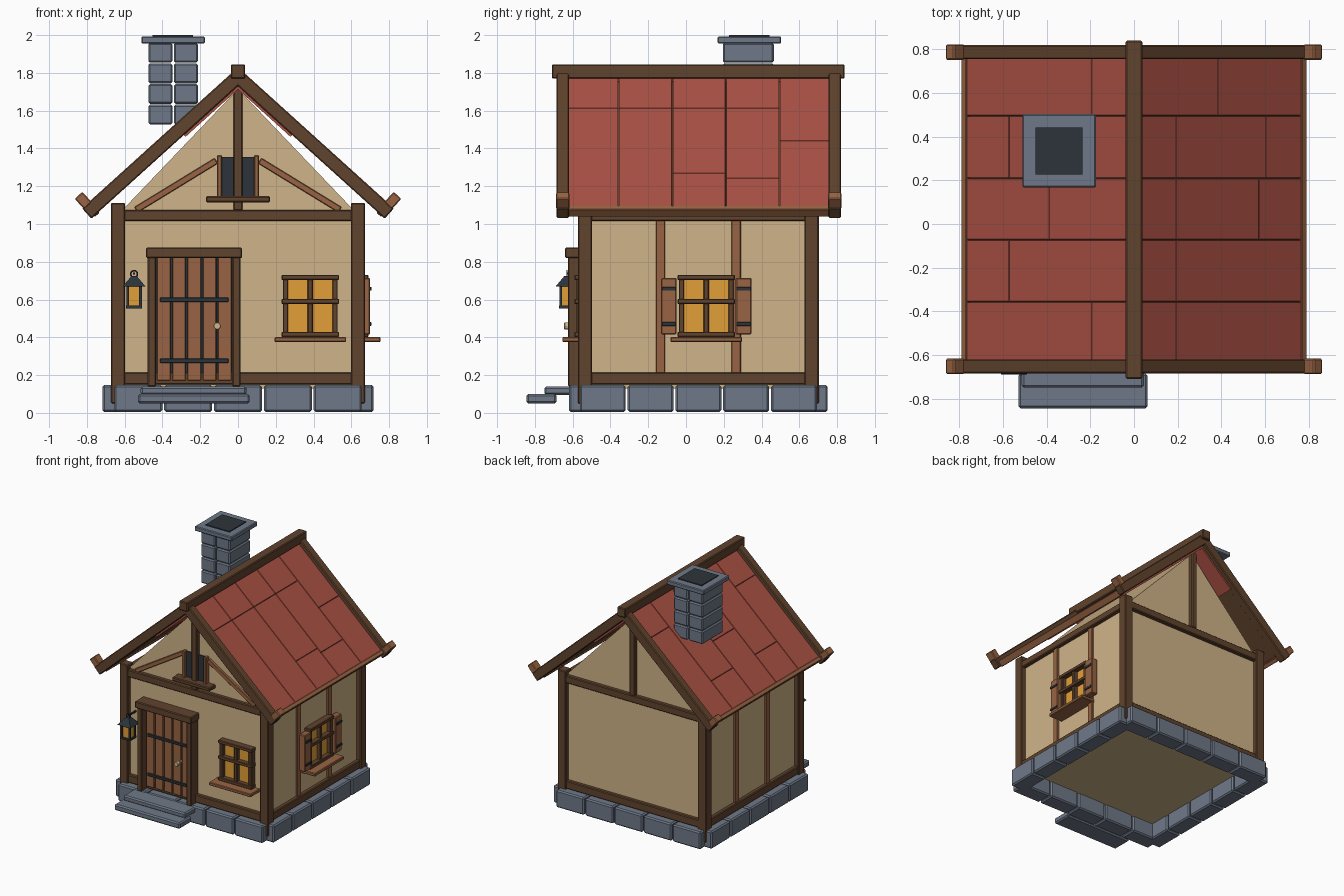
import bpy, bmesh, math
from mathutils import Matrix, Vector

if "Cube" in bpy.data.objects:
    bpy.data.objects.remove(bpy.data.objects["Cube"])

CY = 0.065            # middle of the house, front to back
WX, WY = 0.635, 0.60  # wall half sizes
ANG = math.radians(42.1)
CA, SA = math.cos(ANG), math.sin(ANG)


def srgb(h):
    v = [int(h[i:i + 2], 16) / 255 for i in (0, 2, 4)]
    return [c / 12.92 if c < 0.04 else ((c + 0.055) / 1.055) ** 2.4 for c in v] + [1]


def mat(name, h):
    m = bpy.data.materials.new(name)
    m.diffuse_color = srgb(h)
    m.use_nodes = True
    m.node_tree.nodes["Principled BSDF"].inputs["Base Color"].default_value = m.diffuse_color
    return m


PLASTER = mat("plaster", "CFB488")
DARK = mat("dark_timber", "60432D")
LIGHT = mat("light_timber", "986443")
STONE = mat("stone", "6E7988")
TILE = mat("red_tile", "AB5144")
GLOW = mat("amber_glass", "E29F39")
IRON = mat("dark_iron", "2C343A")
BRASS = mat("pale_brass", "CFB88C")


def finish(name, bm, material, bevel=0.0):
    bmesh.ops.recalc_face_normals(bm, faces=bm.faces)
    me = bpy.data.meshes.new(name)
    bm.to_mesh(me)
    bm.free()
    me.materials.append(material)
    ob = bpy.data.objects.new(name, me)
    bpy.context.collection.objects.link(ob)
    if bevel:
        b = ob.modifiers.new("bevel", 'BEVEL')
        b.width, b.segments = bevel, 1
    return ob


def world(x, y, z):
    return x, y, z


# Wall frames: u along the wall, d outwards, z up
def front(u, d, z):
    return u, CY - WY - d, z


def back(u, d, z):
    return u, CY + WY + d, z


def right(u, d, z):
    return WX + d, u, z


def left(u, d, z):
    return -WX - d, u, z


def slope(side):
    """Roof frame: s down the slope, y along the house, n out of the roof."""
    return lambda s, y, n: (side * (s * CA + n * SA), y, 1.78 - s * SA + n * CA)


def boxes(name, material, items, place=world, bevel=0.006):
    bm = bmesh.new()
    for a0, a1, b0, b1, c0, c1 in items:
        vs = [bm.verts.new(place(a, b, c)) for a in (a0, a1) for b in (b0, b1) for c in (c0, c1)]
        for f in ((0, 1, 3, 2), (4, 6, 7, 5), (0, 4, 5, 1), (2, 3, 7, 6), (0, 2, 6, 4), (1, 5, 7, 3)):
            bm.faces.new([vs[i] for i in f])
    return finish(name, bm, material, bevel)


# Plastered body with gable ends
bm = bmesh.new()
outline = [(-WX, 0.13), (WX, 0.13), (WX, 1.05), (0, 1.715), (-WX, 1.05)]
face = bm.faces.new([bm.verts.new((x, CY - WY, z)) for x, z in outline])
ext = bmesh.ops.extrude_face_region(bm, geom=[face])
bmesh.ops.translate(bm, vec=(0, 2 * WY, 0), verts=[v for v in ext['geom'] if isinstance(v, bmesh.types.BMVert)])
finish("plaster_walls", bm, PLASTER)

# Stone footing, five blocks to each side
G = 0.005
for nm, s in (("front", -1), ("back", 1)):
    y = sorted((CY + s * 0.685, CY + s * 0.55))
    boxes(nm + "_footing", STONE, [(-0.66 + i * 0.264 + G, -0.66 + (i + 1) * 0.264 - G, *y, 0.005, 0.147)
                                   for i in range(5)], bevel=0.01)
for nm, s in (("left", -1), ("right", 1)):
    x = sorted((s * 0.718, s * 0.585))
    boxes(nm + "_footing", STONE, [(*x, CY - 0.632 + i * 0.253 + G, CY - 0.632 + (i + 1) * 0.253 - G, 0.005, 0.147)
                                   for i in range(5)], bevel=0.01)
boxes("lower_step", STONE, [(-0.53, 0.062, -0.845, -0.685, 0.05, 0.10)], bevel=0.01)
boxes("upper_step", STONE, [(-0.515, 0.045, -0.75, -0.60, 0.095, 0.14)], bevel=0.01)

# Timber frame
boxes("corner_posts", DARK, [(sx * WX - 0.038, sx * WX + 0.038, CY + sy * WY - 0.038, CY + sy * WY + 0.038, 0.05, 1.112)
                             for sx in (-1, 1) for sy in (-1, 1)])
for nm, place in (("front", front), ("back", back)):
    boxes(nm + "_beams", DARK, [(-0.62, 0.62, -0.03, 0.03, 0.15, 0.215),
                                (-0.62, 0.62, -0.03, 0.032, 1.015, 1.075)], place)
    boxes(nm + "_king_post", DARK, [(-0.024, 0.024, -0.02, 0.035, 1.07, 1.73)], place)
for nm, place in (("right", right), ("left", left)):
    boxes(nm + "_beams", DARK, [(CY - 0.58, CY + 0.58, -0.03, 0.03, 0.15, 0.215),
                                (CY - 0.58, CY + 0.58, -0.03, 0.03, 1.015, 1.07)], place)
    boxes(nm + "_studs", LIGHT, [(-0.16, -0.11, -0.02, 0.015, 0.21, 1.02),
                                 (0.24, 0.29, -0.02, 0.015, 0.21, 1.02)], place, 0.004)

# Diagonal braces in the front gable
for nm, s in (("left", -1), ("right", 1)):
    a, b = Vector((0.54, 1.075)), Vector((0.115, 1.335))
    t = (b - a).normalized()

    def brace(l, d, w, s=s, a=a, t=t):
        return front(s * (a.x + t.x * l - t.y * w), d, a.y + t.y * l + t.x * w)
    boxes(nm + "_gable_brace", LIGHT, [(0, (b - a).length, -0.01, 0.022, -0.017, 0.017)], brace, 0.004)

# Attic window
boxes("attic_pane", IRON, [(-0.09, 0.09, -0.01, 0.008, 1.14, 1.355)], front, 0)
boxes("attic_jambs", LIGHT, [(s * 0.098 - 0.013, s * 0.098 + 0.013, -0.01, 0.035, 1.12, 1.362) for s in (-1, 1)], front, 0.004)
boxes("attic_sill", DARK, [(-0.17, 0.17, -0.01, 0.075, 1.115, 1.147)], front)

# Roof: dark sheathing, tiles, verge boards, end blocks and eave boards
strips = [-0.645, -0.357, -0.072, 0.21, 0.495, 0.775]
joints = {1: [[0.19], [0.19], [0.19, 0.57], [0.19, 0.60], [0.38]],
          -1: [[0.19], [0.57], [0.385], [0.57], [0.19]]}
for nm, s in (("left", -1), ("right", 1)):
    r = slope(s)
    boxes(nm + "_roof_sheathing", DARK, [(0, 1.02, CY - 0.72, CY + 0.72, -0.035, -0.006)], r, 0)
    boxes(nm + "_upper_roof_lining", TILE, [(0.02, 0.42, CY - 0.72, CY + 0.72, -0.05, -0.03)], r, 0)
    tiles = []
    for i, cuts in enumerate(joints[s]):
        stops = [0.0] + [x / CA for x in cuts] + [1.03]
        for p, q in zip(stops, stops[1:]):
            tiles.append((p + 0.001, q - 0.001, strips[i] + 0.002, strips[i + 1] - 0.002, -0.02, 0.005))
    boxes(nm + "_roof_tiles", TILE, tiles, r, 0.0015)
    verges = [(CY - 0.75, CY - 0.685), (CY + 0.69, CY + 0.755)]
    boxes(nm + "_verge_boards", DARK, [(0, 1.08, *v, -0.037, 0.037) for v in verges], r)
    boxes(nm + "_verge_end_blocks", LIGHT, [(1.02, 1.075, v[0] - 0.003, v[1] + 0.003, 0.025, 0.1) for v in verges], r)
    boxes(nm + "_eave_board", LIGHT, [(1.028, 1.06, CY - 0.69, CY + 0.695, -0.043, 0.01)], r, 0.004)
boxes("ridge_beam", DARK, [(-0.038, 0.038, CY - 0.775, CY + 0.775, 1.77, 1.845)])

# Chimney
boxes("chimney_blocks", STONE, [(x, x + 0.128, 0.195, 0.465, 1.527 + k * 0.109, 1.632 + k * 0.109)
                                for x in (-0.475, -0.34) for k in range(4)], bevel=0.009)
boxes("chimney_cap", STONE, [(-0.512, -0.175, 0.167, 0.504, 1.955, 1.993)], bevel=0.006)
boxes("chimney_opening", IRON, [(-0.452, -0.237, 0.227, 0.442, 1.985, 2.0)], bevel=0)

# Door
boxes("door_backing", IRON, [(-0.44, -0.02, -0.01, 0.02, 0.15, 0.83)], front, 0)
boxes("door_planks", LIGHT, [(-0.434 + i * 0.081 + 0.005, -0.434 + (i + 1) * 0.081 - 0.005, 0, 0.04, 0.172, 0.825)
                             for i in range(5)], front, 0.003)
boxes("door_posts", DARK, [(-0.478, -0.434, -0.01, 0.09, 0.14, 0.83), (-0.031, 0.013, -0.01, 0.09, 0.14, 0.83)], front)
boxes("door_lintel", DARK, [(-0.487, 0.022, -0.01, 0.105, 0.82, 0.875)], front)
boxes("door_straps", IRON, [(-0.412, -0.05, 0.03, 0.052, z, z + 0.022) for z in (0.265, 0.588)], front, 0.003)
bm = bmesh.new()
bmesh.ops.create_cone(bm, segments=12, radius1=0.02, radius2=0.02, depth=0.03, cap_ends=True,
                      matrix=Matrix.Translation(front(-0.11, 0.095, 0.46)) @ Matrix.Rotation(math.pi / 2, 4, 'X'))
bmesh.ops.create_cone(bm, segments=8, radius1=0.009, radius2=0.009, depth=0.06, cap_ends=True,
                      matrix=Matrix.Translation(front(-0.11, 0.06, 0.46)) @ Matrix.Rotation(math.pi / 2, 4, 'X'))
finish("door_knob", bm, BRASS, 0.004)


# Four-pane windows
def window(nm, c, place):
    boxes(nm + "_window_panes", GLOW, [(c - 0.13, c + 0.13, -0.01, 0.015, 0.41, 0.72)], place, 0)
    boxes(nm + "_window_frame", DARK,
          [(c + u - 0.014, c + u + 0.014, -0.01, 0.045, 0.405, 0.72) for u in (-0.131, 0, 0.131)] +
          [(c - 0.152, c + 0.152, -0.01, 0.055, z, z + 0.027) for z in (0.402, 0.577, 0.704)], place, 0.004)
    boxes(nm + "_window_sill", LIGHT, [(c - 0.19, c + 0.19, -0.01, 0.12, 0.375, 0.401)], place, 0.005)


window("front", 0.383, front)
window("side", 0.107, right)
boxes("shutters", LIGHT, [(-0.132, -0.05, 0.01, 0.065, 0.415, 0.715), (0.263, 0.347, 0.01, 0.065, 0.415, 0.715)], right)
boxes("shutter_hinges", IRON, [(u, u + 0.075, 0.06, 0.071, z, z + 0.02) for u in (-0.128, 0.268)
                               for z in (0.46, 0.647)], right, 0.002)

# Lantern beside the door
LX, LD = -0.55, 0.095
boxes("lantern_glass", GLOW, [(LX - 0.032, LX + 0.032, LD - 0.032, LD + 0.032, 0.565, 0.67)], front, 0)
boxes("lantern_cage", IRON,
      [(LX + a - 0.007, LX + a + 0.007, LD + b - 0.007, LD + b + 0.007, 0.56, 0.675)
       for a in (-0.034, 0.034) for b in (-0.034, 0.034)] +
      [(LX - 0.043, LX + 0.043, LD - 0.043, LD + 0.043, 0.553, 0.568),
       (LX - 0.006, LX + 0.006, 0, LD, 0.732, 0.744)], front, 0)
bm = bmesh.new()
bmesh.ops.create_cone(bm, segments=4, radius1=0.085, radius2=0.02, depth=0.055, cap_ends=True,
                      matrix=Matrix.Translation(front(LX, LD, 0.697)) @ Matrix.Rotation(math.pi / 4, 4, 'Z'))
finish("lantern_hood", bm, IRON)
bpy.ops.mesh.primitive_torus_add(major_radius=0.018, minor_radius=0.004, major_segments=16, minor_segments=6,
                                 location=front(LX, LD, 0.735), rotation=(math.pi / 2, 0, 0))
ring = bpy.context.object
ring.name = "lantern_ring"
ring.data.materials.append(IRON)
bpy.ops.object.shade_smooth_by_angle()
